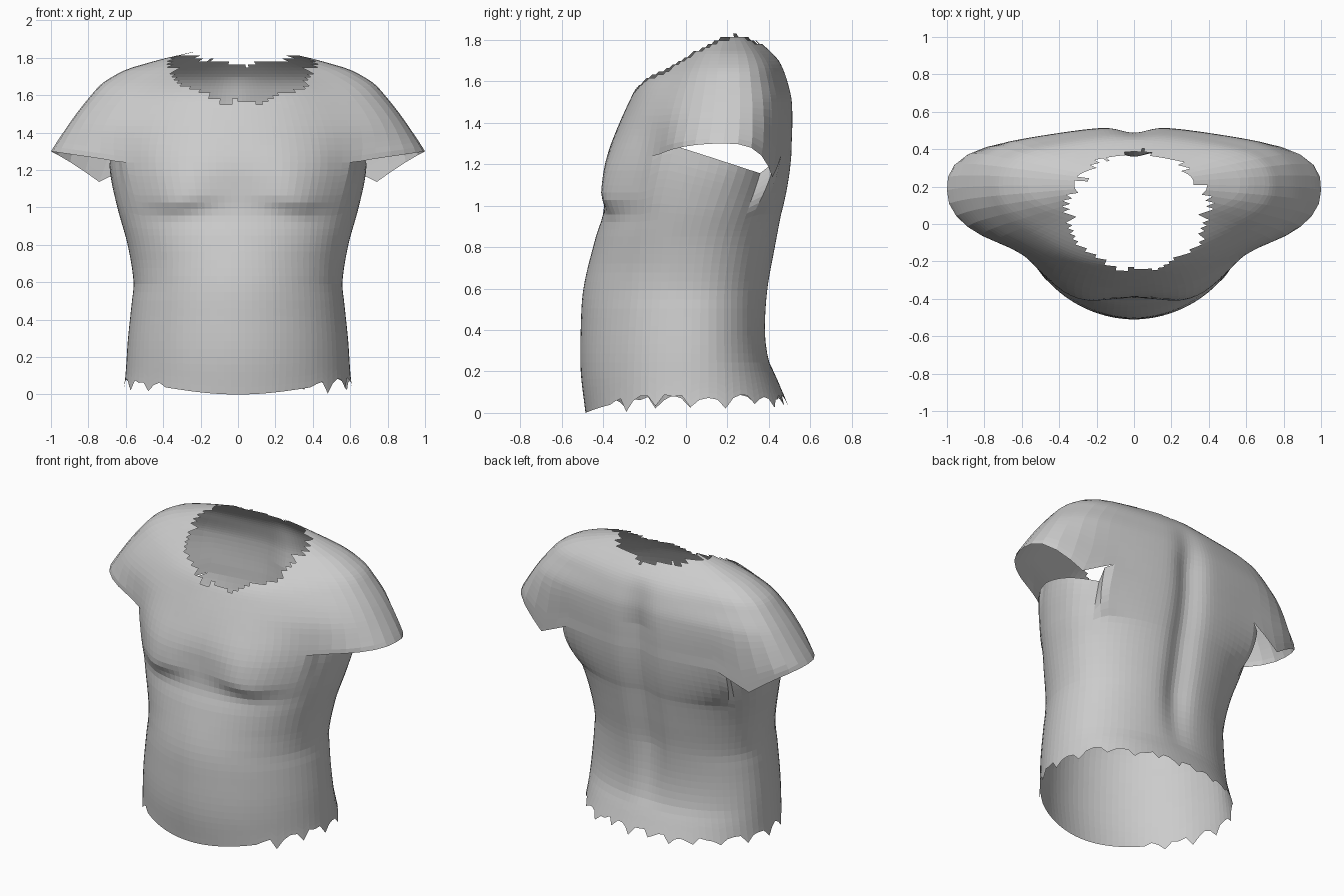
import bpy, bmesh, random
from math import sin, cos, pi, exp, hypot, atan2

random.seed(4)
if bpy.data.objects.get("Cube"):
    bpy.data.objects.remove(bpy.data.objects["Cube"])

SEGS = 88
SEAM = 1.24

# Profiles against height: (z, value)
WIDTH = [(0, .615), (.1, .602), (.3, .588), (.5, .567), (.6, .558), (.8, .59), (1, .645),
         (1.2, .685), (1.4, .68), (1.6, .57), (1.7, .45), (1.83, .2)]
FRONT = [(0, -.485), (.2, -.508), (.4, -.508), (.6, -.495), (.85, -.435), (.96, -.4), (1.1, -.39),
         (1.2, -.385), (1.3, -.36), (1.5, -.275), (1.6, -.215), (1.7, -.09), (1.83, .13)]
BACK = [(0, .51), (.15, .445), (.25, .405), (.4, .39), (.6, .405), (.8, .44), (1, .475),
        (1.2, .5), (1.4, .505), (1.6, .475), (1.7, .425), (1.83, .3)]
CENTRE = [(0, .02), (.8, .05), (1.3, .18), (1.83, .21)]
ARM_WIDTH = [(1.3, 1.0), (1.37, .955), (1.5, .865), (1.6, .785), (1.66, .73), (1.7, .67),
             (1.74, .59), (1.77, .49), (1.8, .38), (1.83, .24)]
ARM_FRONT = [(1.3, -.2), (1.45, -.2), (1.6, -.13), (1.7, -.03), (1.83, .13)]
ARM_BACK = [(1.3, .475), (1.5, .49), (1.6, .465), (1.7, .42), (1.83, .28)]


def profile(table, z):
    # smooth curve through the table's points
    z = min(max(z, table[0][0]), table[-1][0])
    last = len(table) - 1
    i = max(k for k in range(last) if table[k][0] <= z)

    def slope(k):
        (a, u), (b, v) = table[max(k - 1, 0)], table[min(k + 1, last)]
        return (v - u) / (b - a)
    (a, u), (b, v) = table[i], table[i + 1]
    h = b - a
    s = (z - a) / h
    ease = s * s * (3 - 2 * s)
    return (u + (v - u) * ease + h * s * (1 - s) ** 2 * slope(i)
            - h * s * s * (1 - s) * slope(i + 1))


def oval(t, w, front, back, c, n):
    depth = back - c if sin(t) > 0 else c - front
    return (abs(cos(t) / w) ** n + abs(sin(t) / depth) ** n) ** (-1 / n)


def smooth_max(a, b, k=.1):
    h = max(k - abs(a - b), 0) / k
    return max(a, b) + h * h * k / 4


def clamp(v):
    return min(max(v, 0), 1)


def surface_point(t, z, arms):
    # arms is how far the outline swells from the plain body to body plus arms
    behind = sin(t) > 0
    c = profile(CENTRE, z)
    r = oval(t, profile(WIDTH, z), profile(FRONT, z), profile(BACK, z), c,
             2.2 if behind else 1.95 + .25 * clamp((z - .7) / .3))
    sleeve = oval(t, profile(ARM_WIDTH, z), profile(ARM_FRONT, z), profile(ARM_BACK, z), c,
                  2.9 if behind else 2.2)
    r += arms * (smooth_max(r, sleeve) - r)
    x, y = r * cos(t), c + r * sin(t)
    if behind:
        # spine groove
        ramp = clamp((z - .2) / .4) * clamp((1.7 - z) / .3)
        y -= .045 * ramp * exp(-(x / .09) ** 2)
    else:
        # chest muscles with a crease below them
        drop = z - 1.04 - .15 * abs(abs(x) - .35)
        y -= .05 * exp(-((abs(x) - .31) / .18) ** 2 - (drop / (.07 if drop < 0 else .2)) ** 2)
    return x, y, z


def hem(t, j):
    # smooth low front edge, torn sides and back
    side = min(1, abs(cos(t)) ** 2 * 1.1) if sin(t) < 0 else 1
    torn = random.uniform(-.05, -.02) if j % 4 == 0 else random.uniform(-.01, .02)
    return .07 * side + (torn if side > .6 else 0)


def opening(t):
    # 0 where the body and sleeves are joined, 1 around the armhole
    return clamp((abs(surface_point(t, SEAM, 1)[0]) - .58) / .1)


def armhole(t):
    # upper edge of the body under the arm, lower towards the back
    y = surface_point(t, SEAM, 0)[1]
    return SEAM + opening(t) * (.03 - .3 * max(y, -.1))


def sleeve_rim(t):
    # nearly level at the front, hanging lower at the back near the body
    x, y, z = surface_point(t, 1.28, 1)
    fall = .15 + .38 * clamp((y - .15) / .1)
    return SEAM + opening(t) * (1.3 - fall * (1 - abs(x)) - SEAM)


def inside_neck(p):
    a = atan2(p.y - .07, p.x - .02)
    ragged = 1 + .03 * sin(9 * a) + .02 * sin(23 * a) + random.uniform(-.012, .012)
    return p.z > 1.4 and hypot((p.x - .02) / .37, (p.y - .07) / .315) < ragged


def build_sheet(name, columns, swell, material):
    # one closed loop of columns, each a list of heights at its angle
    bm = bmesh.new()
    grid = []
    for j, heights in enumerate(columns):
        t = 2 * pi * j / SEGS
        grid.append([bm.verts.new(surface_point(t, z, swell(t, z))) for z in heights])
    for j in range(SEGS):
        left, right = grid[j], grid[(j + 1) % SEGS]
        for i in range(len(left) - 1):
            bm.faces.new((left[i], right[i], right[i + 1], left[i + 1]))
    # neck opening with a ragged edge
    gone = [f for f in bm.faces if inside_neck(f.calc_center_median())]
    bmesh.ops.delete(bm, geom=gone, context='FACES')
    mesh = bpy.data.meshes.new(name)
    bm.to_mesh(mesh)
    bm.free()
    mesh.materials.append(material)
    obj = bpy.data.objects.new(name, mesh)
    bpy.context.collection.objects.link(obj)


def spread(low, high, count):
    return [low + (high - low) * i / count for i in range(count)]


def body_swell(t, z):
    return clamp((z - .95) / (SEAM - .95)) * (1 - opening(t))


def full_swell(t, z):
    return 1


grey = bpy.data.materials.new("plain_grey")
grey.use_nodes = True
colour = (.6, .6, .6, 1)
grey.diffuse_color = colour
grey.node_tree.nodes["Principled BSDF"].inputs["Base Color"].default_value = colour

angles = [2 * pi * j / SEGS for j in range(SEGS)]
body_columns = [spread(hem(t, j), .2, 5) + spread(.2, .85, 15) + spread(.85, armhole(t), 11)
                + [armhole(t)] for j, t in enumerate(angles)]
top_columns = [spread(sleeve_rim(t), 1.5, 8) + spread(1.5, 1.83, 20) + [1.83] for t in angles]
build_sheet("torso", body_columns, body_swell, grey)
build_sheet("shoulders_and_sleeves", top_columns, full_swell, grey)
